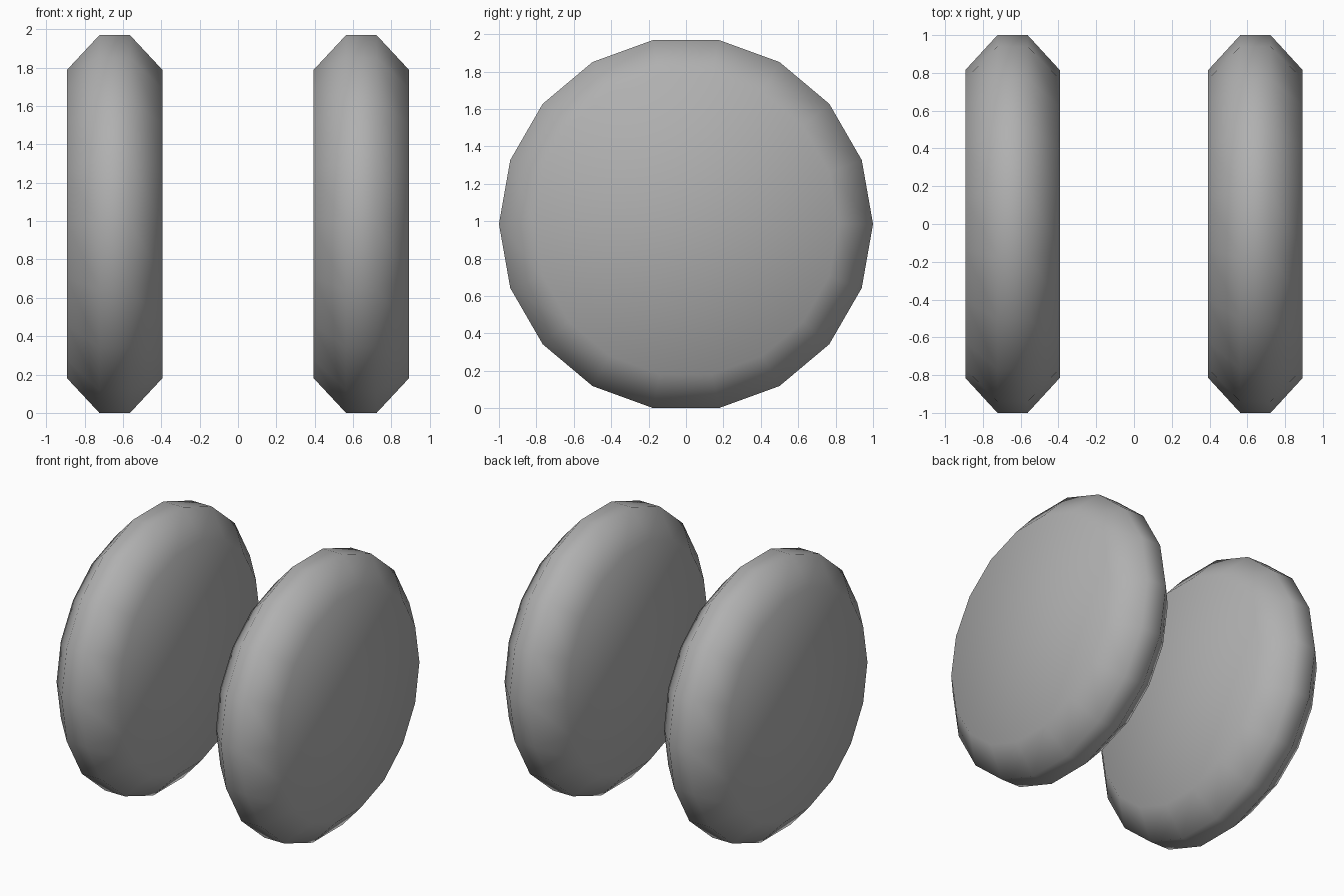
import bpy, bmesh
from math import cos, sin, pi

if "Cube" in bpy.data.objects:
    bpy.data.objects.remove(bpy.data.objects["Cube"])

SIDES = 18
CENTRE_Z = cos(pi / SIDES)          # flat facet rests on the ground
PROFILE = [(-0.25, 0.815), (-0.08, 1.0), (0.08, 1.0), (0.25, 0.815)]  # (x offset, radius)

# dark grey wheel material
grey = bpy.data.materials.new("dark_grey")
grey.diffuse_color = (0.435, 0.435, 0.435, 1)
grey.use_nodes = True
grey.node_tree.nodes["Principled BSDF"].inputs["Base Color"].default_value = grey.diffuse_color


def make_wheel(name, x):
    """Chamfered 18-sided disc with its axle along x."""
    bm = bmesh.new()
    rings = []
    for dx, r in PROFILE:
        rings.append([bm.verts.new((dx, r * cos(2 * pi * i / SIDES), r * sin(2 * pi * i / SIDES)))
                      for i in range(SIDES)])
    # tread and chamfers
    for a, b in zip(rings, rings[1:]):
        for i in range(SIDES):
            j = (i + 1) % SIDES
            bm.faces.new((a[i], a[j], b[j], b[i]))
    # side caps
    bm.faces.new(rings[0])
    bm.faces.new(rings[-1])
    bmesh.ops.recalc_face_normals(bm, faces=bm.faces[:])
    for f in bm.faces:
        f.smooth = True
    mesh = bpy.data.meshes.new(name)
    bm.to_mesh(mesh)
    bm.free()
    mesh.materials.append(grey)
    obj = bpy.data.objects.new(name, mesh)
    obj.location = (x, 0, CENTRE_Z)
    bpy.context.collection.objects.link(obj)


# matching pair of wheels
make_wheel("left_wheel", -0.643)
make_wheel("right_wheel", 0.643)
